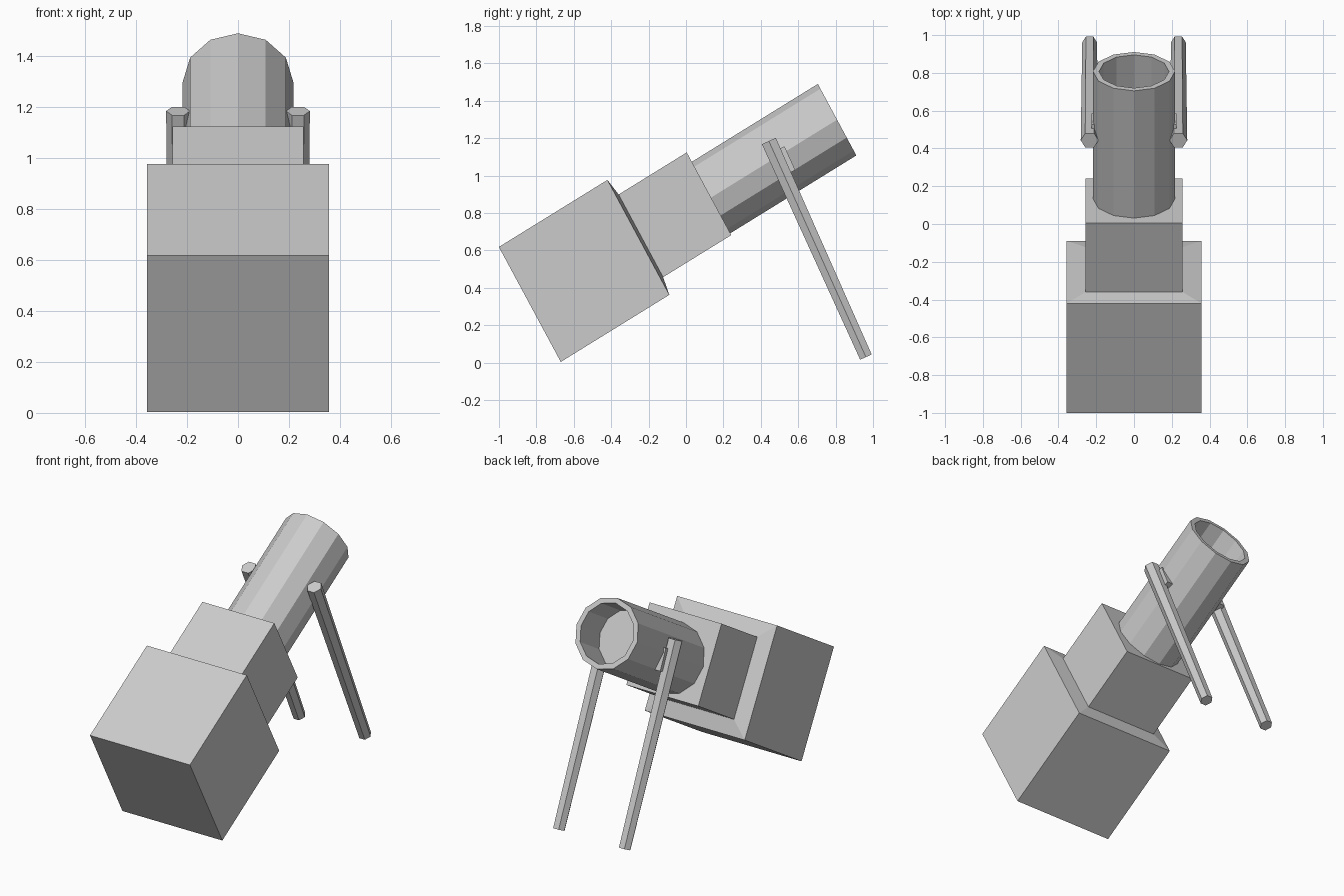
import bpy, bmesh
from math import cos, sin, radians, tau
from mathutils import Vector

if "Cube" in bpy.data.objects:
    bpy.data.objects.remove(bpy.data.objects["Cube"])

# tilted frame: U runs along the body, V across it, X sideways
BASE = Vector((0, -0.835, 0.3115))
X = Vector((1, 0, 0))
U = Vector((0, cos(radians(31.7)), sin(radians(31.7))))
V = Vector((0, cos(radians(118.3)), sin(radians(118.3))))


def loft(name, rings):
    """Skin a list of equal-length point rings and cap both ends."""
    bm = bmesh.new()
    loops = [[bm.verts.new(p) for p in r] for r in rings]
    n = len(loops[0])
    for a, b in zip(loops, loops[1:]):
        for i in range(n):
            j = (i + 1) % n
            bm.faces.new((a[i], a[j], b[j], b[i]))
    bm.faces.new(loops[0])
    bm.faces.new(loops[-1])
    bmesh.ops.recalc_face_normals(bm, faces=bm.faces)
    me = bpy.data.meshes.new(name)
    bm.to_mesh(me)
    bm.free()
    ob = bpy.data.objects.new(name, me)
    bpy.context.collection.objects.link(ob)
    return ob


def rect(s, hx, hv):
    c = BASE + U * s
    return [c + X * hx * a + V * hv * b for a, b in ((-1, -1), (1, -1), (1, 1), (-1, 1))]


def circle(c, r, n, a, b):
    return [c + a * r * cos(tau * i / n) + b * r * sin(tau * i / n) for i in range(n)]


# stepped housing: large block, slightly sloped shoulder, smaller block
loft("housing", [rect(0, 0.357, 0.349), rect(0.682, 0.357, 0.349),
                 rect(0.698, 0.257, 0.251), rect(1.126, 0.257, 0.251)])

# hollow barrel with a recessed floor
def barrel_ring(s, r):
    return circle(BASE + U * s - V * 0.023, r, 12, X, V)

loft("barrel", [barrel_ring(1.12, 0.217), barrel_ring(1.918, 0.217),
                barrel_ring(1.918, 0.185), barrel_ring(1.69, 0.185)])

# pair of tapered hexagonal legs with brackets to the barrel
top, foot = Vector((0, 0.443, 1.185)), Vector((0, 0.962, 0.03))
axis = (foot - top).normalized()
side = axis.cross(X)
for sign, tag in ((-1, "left"), (1, "right")):
    off = X * 0.235 * sign
    loft(tag + "_leg", [circle(top + off, 0.047, 6, X, side * 1.0),
                        circle(foot + off, 0.039, 6, X, side * 1.0)])
    c = top + axis * 0.13 + side * (0.03 if side.y > 0 else -0.03)
    loft(tag + "_bracket",
         [[c + X * sign * x + axis * 0.07 * a + side * 0.035 * b
           for a, b in ((-1, -1), (1, -1), (1, 1), (-1, 1))] for x in (0.15, 0.225)])
